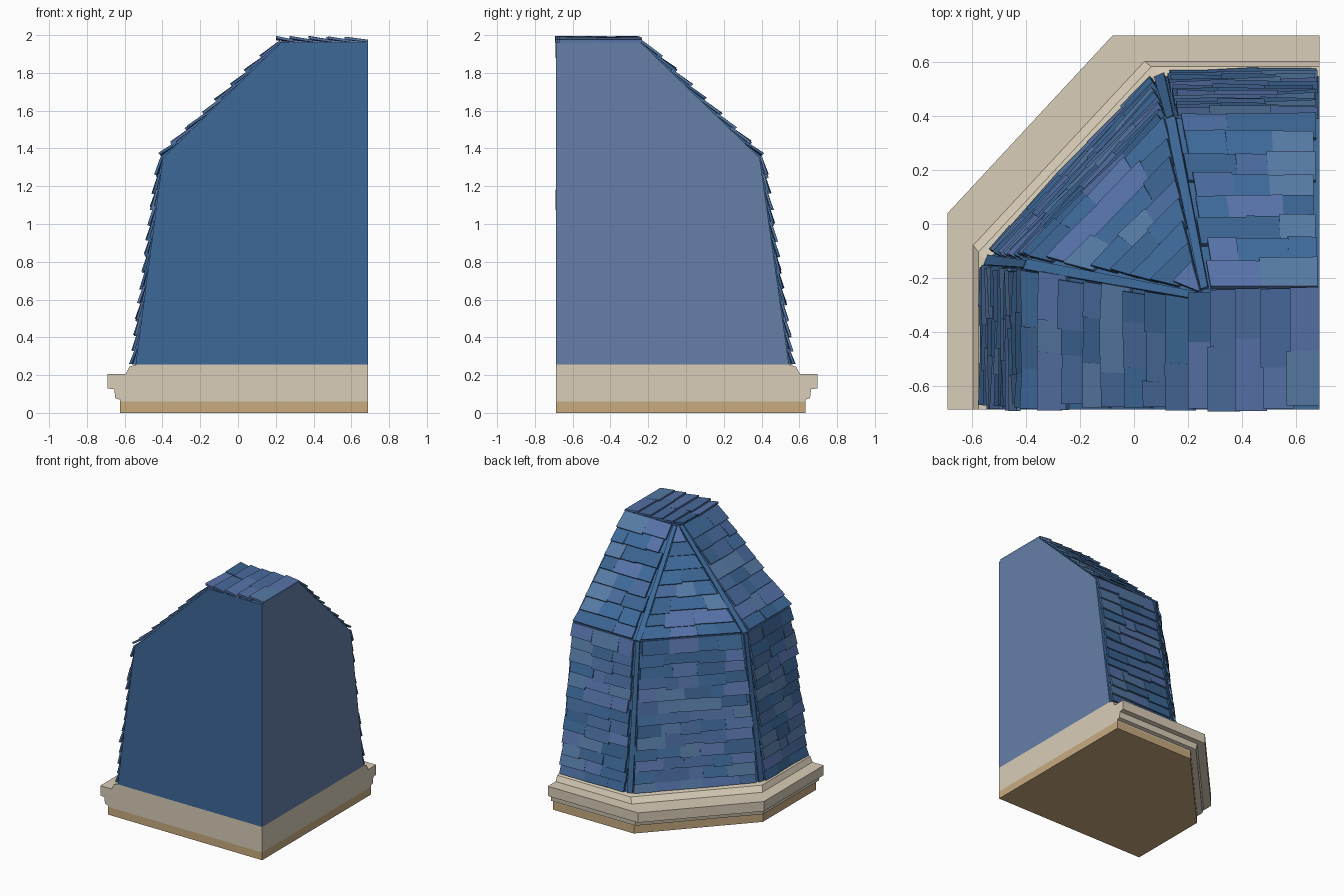
import bpy, bmesh, random
from mathutils import Vector

if "Cube" in bpy.data.objects:
    bpy.data.objects.remove(bpy.data.objects["Cube"])

random.seed(4)
CUT = 0.687   # position of the two flat cut sides


def material(name, hex_code):
    def lin(c):
        return c / 12.92 if c <= 0.04045 else ((c + 0.055) / 1.055) ** 2.4
    m = bpy.data.materials.new(name)
    m.diffuse_color = [lin(int(hex_code[i:i + 2], 16) / 255) for i in (0, 2, 4)] + [1]
    m.use_nodes = True
    m.node_tree.nodes["Principled BSDF"].inputs["Base Color"].default_value = m.diffuse_color
    return m


STONE = material("stone", "D9CDB8")
TAN = material("tan_stone", "C8AB80")
BLUE = material("slate_blue", "3D6999")
GREY_BLUE = material("slate_grey_blue", "667FA8")
SLATES = [BLUE, material("slate_dark", "3A628F"), material("slate_violet", "5672A8"),
          material("slate_mid", "5579A3"), material("slate_deep", "48699B")]


def finish(name, bm, mats):
    bmesh.ops.recalc_face_normals(bm, faces=bm.faces)
    me = bpy.data.meshes.new(name)
    bm.to_mesh(me)
    bm.free()
    for m in mats:
        me.materials.append(m)
    ob = bpy.data.objects.new(name, me)
    bpy.context.collection.objects.link(ob)
    return ob


def ring(xl, yl, xb, yb, z):
    """Plan outline: square with the back left corner cut off."""
    return [Vector(p) for p in ((xl, -CUT, z), (xl, yl, z), (xb, yb, z), (CUT, yb, z), (CUT, -CUT, z))]


def inset_ring(d, z):
    return ring(-0.69 + d, 0.04 - 1.25 * d, -0.08 + 1.25 * d, 0.697 - d, z)


def loft(name, rings, mats, right_index=0):
    bm = bmesh.new()
    vs = [[bm.verts.new(p) for p in r] for r in rings]
    for a, b in zip(vs, vs[1:]):
        for i in range(5):
            j = (i + 1) % 5
            f = bm.faces.new((a[i], a[j], b[j], b[i]))
            f.material_index = right_index if i == 3 else 0
    bm.faces.new(vs[0])
    bm.faces.new(vs[-1])
    return finish(name, bm, mats)


def add_box(bm, lower, upper, index=0):
    lo = [bm.verts.new(p) for p in lower]
    up = [bm.verts.new(p) for p in upper]
    faces = [bm.faces.new(lo), bm.faces.new(up)]
    for i in range(4):
        j = (i + 1) % 4
        faces.append(bm.faces.new((lo[i], lo[j], up[j], up[i])))
    for f in faces:
        f.material_index = index


def shingles(name, bl, br, tr, tl, rows, inset_l, inset_r):
    """Overlapping courses of slates on a four-cornered roof plane."""
    bm = bmesh.new()
    n = (br - bl).cross(tl - bl).normalized()
    height = ((tl + tr) / 2 - (bl + br) / 2).length

    def at(s, t, lift):
        a, b = bl.lerp(tl, t), br.lerp(tr, t)
        w = max((b - a).length, 0.001)
        s0, s1 = min(inset_l / w, 0.4), 1 - min(inset_r / w, 0.4)
        return a.lerp(b, s0 + (s1 - s0) * s) + n * lift

    for k in range(rows):
        t1 = (k + 1) / rows
        width = bl.lerp(tl, k / rows).lerp(br.lerp(tr, k / rows), 0.5)
        width = 2 * (width - bl.lerp(tl, k / rows)).length
        count = max(1, round(width / 0.18))
        cuts = [0] + [(i + random.uniform(-0.3, 0.3)) / count for i in range(1, count)] + [1]
        cuts[0] -= random.uniform(-0.01, 0.01) / max(width, 0.1)
        cuts[-1] += random.uniform(-0.02, 0.008) / max(width, 0.1)
        for s0, s1 in zip(cuts, cuts[1:]):
            t0 = k / rows - random.uniform(0.008, 0.028) / height
            if k == 0:
                t0 = 0
            la, lb = random.uniform(0.010, 0.022), random.uniform(0.010, 0.022)
            quad = ((s0, t0, la), (s1, t0, lb), (s1, t1, 0.0), (s0, t1, 0.0))
            add_box(bm, [at(*q) for q in quad],
                    [at(s, t, h + 0.014) for s, t, h in quad], random.randrange(len(SLATES)))
    return finish(name, bm, SLATES)


def hip_strip(name, a, b, outward, width=0.04):
    """Narrow board covering the joint between two roof planes."""
    bm = bmesh.new()
    d = (b - a).normalized()
    side = d.cross(outward).normalized() * width / 2
    n = side.cross(d).normalized()
    quad = [a - side, a + side, b + side * 0.7, b - side * 0.7]
    add_box(bm, [p - n * 0.02 for p in quad], [p + n * 0.008 for p in quad])
    return finish(name, bm, [BLUE])


# Stone base and moulded cornice
loft("plinth", [inset_ring(0.065, 0), inset_ring(0.065, 0.06)], [TAN])
profile = [(0.065, 0.06), (0.065, 0.07), (0.04, 0.078), (0.035, 0.125), (0, 0.13),
           (0, 0.205), (0.095, 0.205), (0.115, 0.245), (0.15, 0.255)]
loft("cornice", [inset_ring(d, z) for d, z in profile], [STONE])

# Solid roof body
low = ring(-0.542, -0.135, 0.095, 0.545, 0.255)
mid = ring(-0.398, -0.15, 0.135, 0.39, 1.35)
top = ring(0.23, -0.265, 0.262, -0.24, 1.962)
loft("roof_body", [low, mid, top], [BLUE, GREY_BLUE], 1)

# Slates on each roof plane
for level, a, b, rows in (("lower", low, mid, 13), ("upper", mid, top, 8)):
    shingles(level + "_left_slates", a[1], a[0], b[0], b[1], rows, 0.022, 0.002)
    shingles(level + "_corner_slates", a[2], a[1], b[1], b[2], rows, 0.022, 0.022)
    shingles(level + "_back_slates", a[3], a[2], b[2], b[3], rows, 0.015, 0.025)
    hip_strip(level + "_left_hip", a[1], b[1], Vector((-0.9, 0.4, 0.5)))
    hip_strip(level + "_back_hip", a[2], b[2], Vector((-0.4, 0.9, 0.5)))
shingles("top_slates", Vector((0.2, -0.25, 1.962)), Vector((0.2, -CUT, 1.962)), top[4], top[3], 5, 0.0, 0.0)
